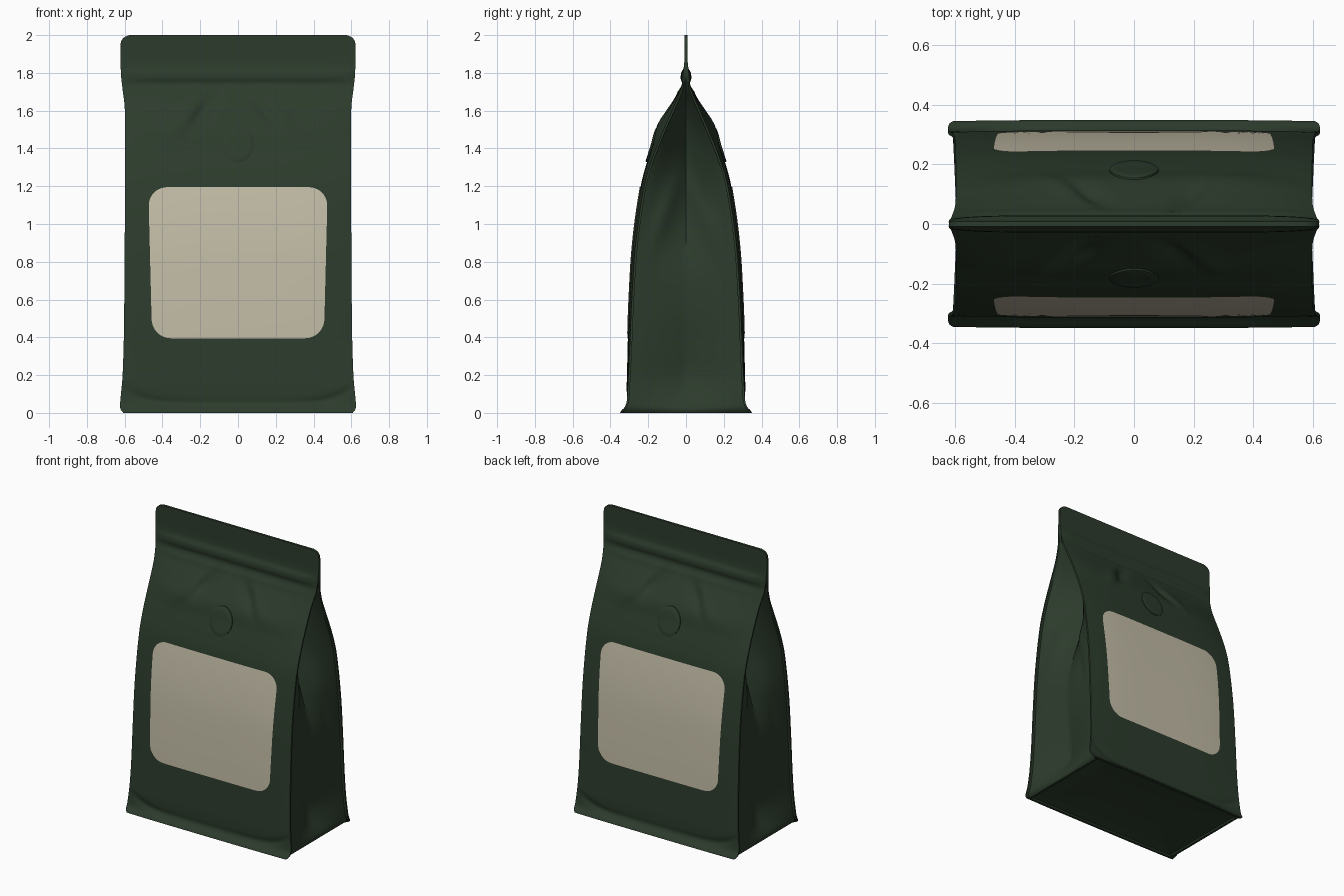
import bpy, bmesh, math

if "Cube" in bpy.data.objects:
    bpy.data.objects.remove(bpy.data.objects["Cube"])


def material(name, rgb):
    m = bpy.data.materials.new(name)
    m.diffuse_color = (*rgb, 1)
    m.use_nodes = True
    m.node_tree.nodes["Principled BSDF"].inputs["Base Color"].default_value = m.diffuse_color
    return m


GREEN = material("dark green foil", (0.025, 0.044, 0.025))
CREAM = material("cream label", (0.54, 0.5, 0.38))

# (height, value) profiles: seam half depth, extra panel bulge, half width, side fold depth
SEAM = [(0, .345), (.012, .34), (.03, .325), (.06, .314), (.15, .308), (.3, .3), (.6, .287), (.9, .266),
        (1.2, .222), (1.35, .178), (1.5, .118), (1.6, .074), (1.7, .032), (1.74, .02),
        (1.82, .013), (1.86, .009), (2, .008)]
BULGE = [(0, .004), (.04, 0), (.15, .006), (.4, .012), (.9, .016), (1.2, .018), (1.4, .024),
         (1.5, .036), (1.6, .024), (1.7, .008), (1.76, .0), (2, 0)]
WIDTH = [(0, .607), (.02, .622), (.05, .624), (.2, .611), (.5, .603), (1.4, .598), (1.62, .6),
         (1.72, .612), (1.8, .62), (1.95, .622), (1.975, .615), (1.99, .6), (2, .575)]
FOLD = [(0, 0), (.1, .05), (.2, .07), (.35, .055), (.55, .035), (.75, .04), (.95, .09), (1.15, .15),
        (1.35, .2), (1.55, .22), (1.65, .15), (1.75, .01), (2, 0)]


def curve(pts, z):
    """Smooth interpolation through profile points."""
    n = len(pts)
    i = max(k for k in range(n - 1) if pts[k][0] <= z or k == 0)

    def slope(k):
        a, b = pts[max(k - 1, 0)], pts[min(k + 1, n - 1)]
        return (b[1] - a[1]) / (b[0] - a[0])
    (z0, v0), (z1, v1) = pts[i], pts[i + 1]
    h = z1 - z0
    t = min(max((z - z0) / h, 0), 1)
    return ((2*t**3 - 3*t*t + 1) * v0 + (t**3 - 2*t*t + t) * h * slope(i)
            + (3*t*t - 2*t**3) * v1 + (t**3 - t*t) * h * slope(i + 1))


def spot(x, z, cx, cz, rx, rz, tilt=0):
    """Soft bump, optionally leaning sideways with height."""
    return math.exp(-((x - cx - tilt * (z - cz)) / rx) ** 2 - ((z - cz) / rz) ** 2)


def panel(x, z):
    """Half depth of the front and back panels, with creases and zip."""
    u = min(abs(x) / curve(WIDTH, z), 1)
    y = curve(SEAM, z) + curve(BULGE, z) * (1 - u ** 4)
    fade = 1 - u ** 8
    # zip band
    y += .013 * fade * math.exp(-((z - 1.785) / .03) ** 4)
    y += .004 * fade * math.exp(-((z - 1.70) / .014) ** 2)
    # soft creases below the zip
    y -= .026 * spot(x, z, -.19, 1.59, .045, .08, .6)
    y += .014 * spot(x, z, -.28, 1.55, .05, .09, .7)
    y -= .022 * spot(x, z, .15, 1.59, .04, .07, -.7)
    y += .012 * spot(x, z, .23, 1.56, .045, .07, -.7)
    # curved fold above the base, deepest near the ends
    sag = .05 + .1 * u ** 6
    y -= (.006 + .008 * u * u) * (1 - u ** 12) * math.exp(-((z - sag) / .02) ** 2)
    return y


def gusset(y, depth, z):
    """How far the side folds inward."""
    v = min(abs(y) / depth, 1)
    d = min(curve(FOLD, z) * (1 - v) ** 1.2, .45 * z)
    ruffle = (.025 * spot(y, z, -.12, 1.05, .05, .2, .35) + .02 * spot(y, z, .12, 1.0, .05, .2, -.25)
              - .015 * spot(y, z, .07, 1.2, .04, .16, -.3) - .015 * spot(y, z, .15, .8, .04, .15, -.2))
    return max(d - ruffle * (1 - v * v), 0)


def finish(bm, name, mat, angle=35):
    bmesh.ops.recalc_face_normals(bm, faces=bm.faces)
    me = bpy.data.meshes.new(name)
    bm.to_mesh(me)
    bm.free()
    me.materials.append(mat)
    ob = bpy.data.objects.new(name, me)
    bpy.context.collection.objects.link(ob)
    bpy.ops.object.select_all(action='DESELECT')
    ob.select_set(True)
    bpy.context.view_layer.objects.active = ob
    bpy.ops.object.shade_smooth_by_angle(angle=math.radians(angle))
    return ob


def bridge(bm, a, b, closed=True):
    n = len(a)
    for i in range(n if closed else n - 1):
        j = (i + 1) % n
        bm.faces.new((a[i], a[j], b[j], b[i]))


NX, NG = 56, 24


def section(z):
    """Closed outline of the bag at one height."""
    w = curve(WIDTH, z)
    seam = curve(SEAM, z)
    lip = min(.012, seam * .4)
    depth = seam - lip
    # seam fins close up at the sealed top
    fin = .016 * min(max((1.8 - z) / .1, .05), 1)
    xs = [w * (2 * i / NX - 1) for i in range(NX + 1)]
    front = [(x, -panel(x, z)) for x in xs]
    side = [(w, -depth)]
    for i in range(NG + 1):
        y = depth * (2 * i / NG - 1)
        side.append((w - fin - gusset(y, depth, z), y))
    side.append((w, depth))
    half = front + side
    return half + [(-x, -y) for x, y in half]


# bag body
bm = bmesh.new()
levels = ([0, .008, .015, .025, .035] + [.05 + .0125 * i for i in range(13)]
          + [.225 + .025 * i for i in range(47)] + [1.385 + .0125 * i for i in range(45)]
          + [1.95, 1.965, 1.975, 1.985, 1.992, 1.997, 2])
rings = [[bm.verts.new((x, y, z)) for x, y in section(z)] for z in levels]
for a, b in zip(rings, rings[1:]):
    bridge(bm, a, b)
# sealed top edge
bm.faces.new(rings[-1])
# base, arched slightly inward
last = rings[0]
for sx, sy, z in [(.975, .955, 0), (.965, .935, .01), (.85, .8, .018), (.65, .55, .026), (.45, .25, .03)]:
    ring = [bm.verts.new((v.co.x * sx, v.co.y * sy, z)) for v in rings[0]]
    bridge(bm, last, ring)
    last = ring
bm.faces.new(last)
finish(bm, "bag_body", GREEN)


def label(name, side):
    """Rounded rectangle that follows the panel."""
    bm = bmesh.new()
    lo, hi, r = .395, 1.195, .1
    arc = [r * (1 - math.cos(math.pi / 2 * i / 10)) for i in range(11)]
    zs = [lo + a for a in arc] + [lo + r + (hi - lo - 2*r) * i / 24 for i in range(1, 24)]
    zs += [hi - a for a in reversed(arc)]
    rows = []
    for z in zs:
        e = min(z - lo, hi - z, r)
        w = .455 + .02 * (z - lo) / (hi - lo) - r + math.sqrt(max(r * r - (r - e) ** 2, 0))
        row = [w * (2 * i / 40 - 1) for i in range(41)]
        rows.append([bm.verts.new((x, side * (panel(x, z) + .004), z)) for x in row])
    for a, b in zip(rows, rows[1:]):
        bridge(bm, a, b, False)
    ob = finish(bm, name, CREAM)
    # outward normals
    if ob.data.polygons[0].normal.y * side < 0:
        ob.data.flip_normals()


def valve(name, side):
    """Thin raised oval with a bevelled rim."""
    bm = bmesh.new()
    rings = []
    for s, h in [(1, -.004), (1, .006), (.94, .009), (.7, .009), (.4, .009), (.15, .009)]:
        ring = []
        for i in range(40):
            a = 2 * math.pi * i / 40
            x, z = .082 * s * math.cos(a), 1.42 + .092 * s * math.sin(a)
            ring.append(bm.verts.new((x, side * (panel(x, z) + h), z)))
        rings.append(ring)
    for a, b in zip(rings, rings[1:]):
        bridge(bm, a, b)
    bm.faces.new(rings[-1])
    ob = finish(bm, name, GREEN)
    if ob.data.polygons[-1].normal.y * side < 0:
        ob.data.flip_normals()


for word, side in (("front", -1), ("back", 1)):
    label(word + "_label", side)
    valve(word + "_valve", side)
